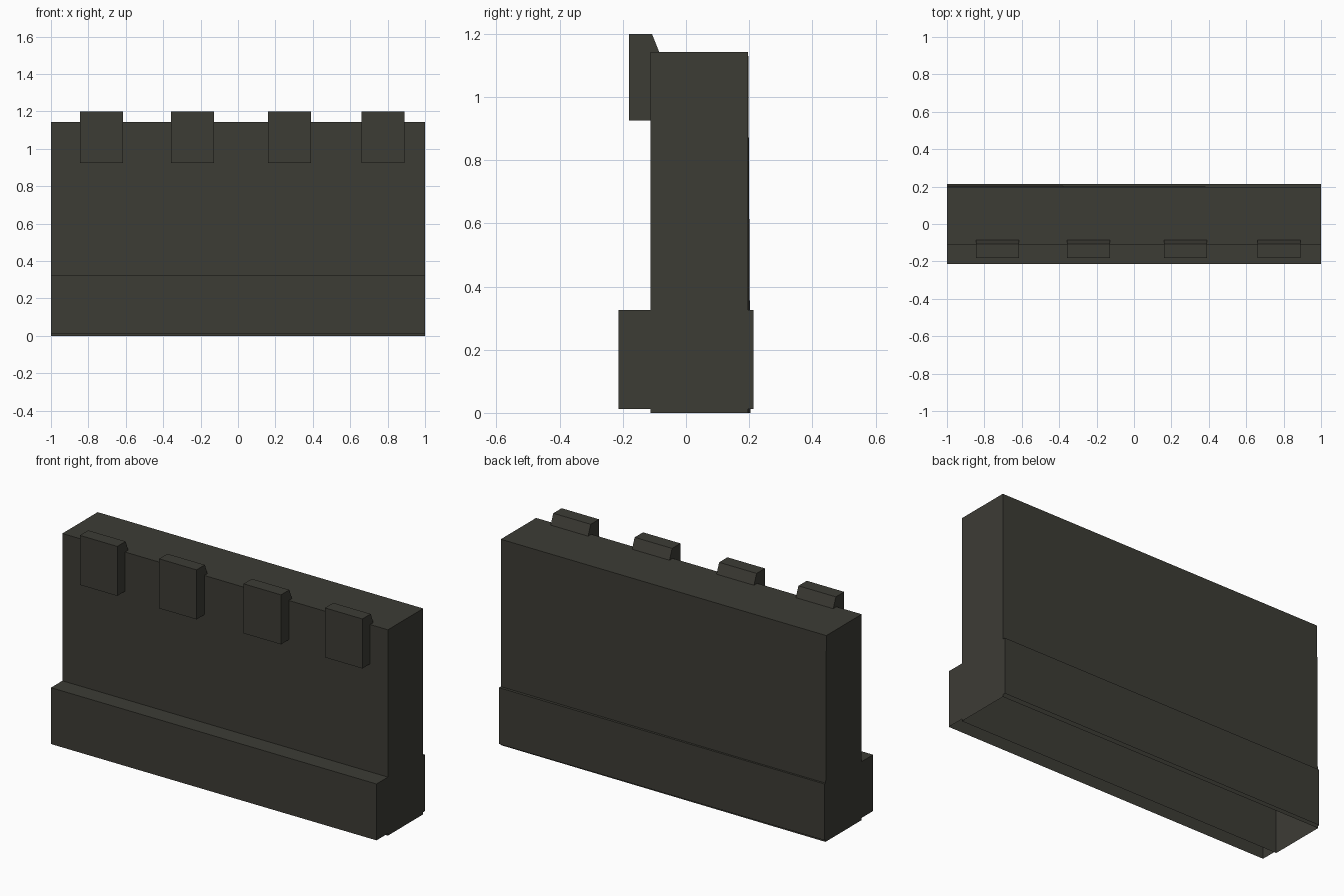
import bpy, bmesh
from mathutils import Vector

if "Cube" in bpy.data.objects:
    bpy.data.objects.remove(bpy.data.objects["Cube"])

stone = bpy.data.materials.new("dark olive stone")
stone.diffuse_color = (0.046, 0.045, 0.036, 1)
stone.use_nodes = True
stone.node_tree.nodes["Principled BSDF"].inputs["Base Color"].default_value = stone.diffuse_color


def finish(name, bm):
    mesh = bpy.data.meshes.new(name)
    bm.to_mesh(mesh)
    bm.free()
    mesh.materials.append(stone)
    obj = bpy.data.objects.new(name, mesh)
    bpy.context.collection.objects.link(obj)
    return obj


def prism(name, x0, x1, profile, open_dirs=()):
    """Extrude a (y, z) profile along x, leaving faces in open_dirs out."""
    bm = bmesh.new()
    cap = bm.faces.new([bm.verts.new((x0, y, z)) for y, z in profile])
    ext = bmesh.ops.extrude_face_region(bm, geom=[cap], use_keep_orig=True)
    moved = [g for g in ext["geom"] if isinstance(g, bmesh.types.BMVert)]
    bmesh.ops.translate(bm, verts=moved, vec=(x1 - x0, 0, 0))
    bmesh.ops.recalc_face_normals(bm, faces=bm.faces[:])
    bm.normal_update()
    drop = [f for f in bm.faces
            if any(f.normal.dot(Vector(d)) > 0.9 for d in open_dirs)]
    bmesh.ops.delete(bm, geom=drop, context="FACES")
    return finish(name, bm)


def rect(y0, y1, z0, z1):
    return [(y0, z0), (y1, z0), (y1, z1), (y0, z1)]


DOWN, FRONT, BACK = (0, 0, -1), (0, -1, 0), (0, 1, 0)

# Wall slab, hollow and open underneath, back face very slightly twisted
wall = prism("wall", -1, 1, rect(-0.113, 0.197, 0, 1.143), [DOWN])
for v in wall.data.vertices:
    if v.co.x < 0 and v.co.y > 0 and v.co.z < 0.01:
        v.co.y = 0.204

# Plinth strips in front of and behind the wall, open underneath
prism("plinth_front", -1, 1, rect(-0.213, -0.113, 0.012, 0.325), [DOWN, BACK])
prism("plinth_back", -1, 1, rect(0.197, 0.213, 0.012, 0.325), [DOWN, FRONT])

# Blocks hooked over the front top edge, with a sloped back
block = [(-0.181, 0.925), (-0.113, 0.925), (-0.085, 1.143),
         (-0.108, 1.2), (-0.181, 1.2)]
block.insert(2, (-0.113, 1.143))
for i, x in enumerate((-0.73, -0.243, 0.276, 0.776)):
    prism(f"top_block_{i + 1}", x - 0.115, x + 0.115, block)
